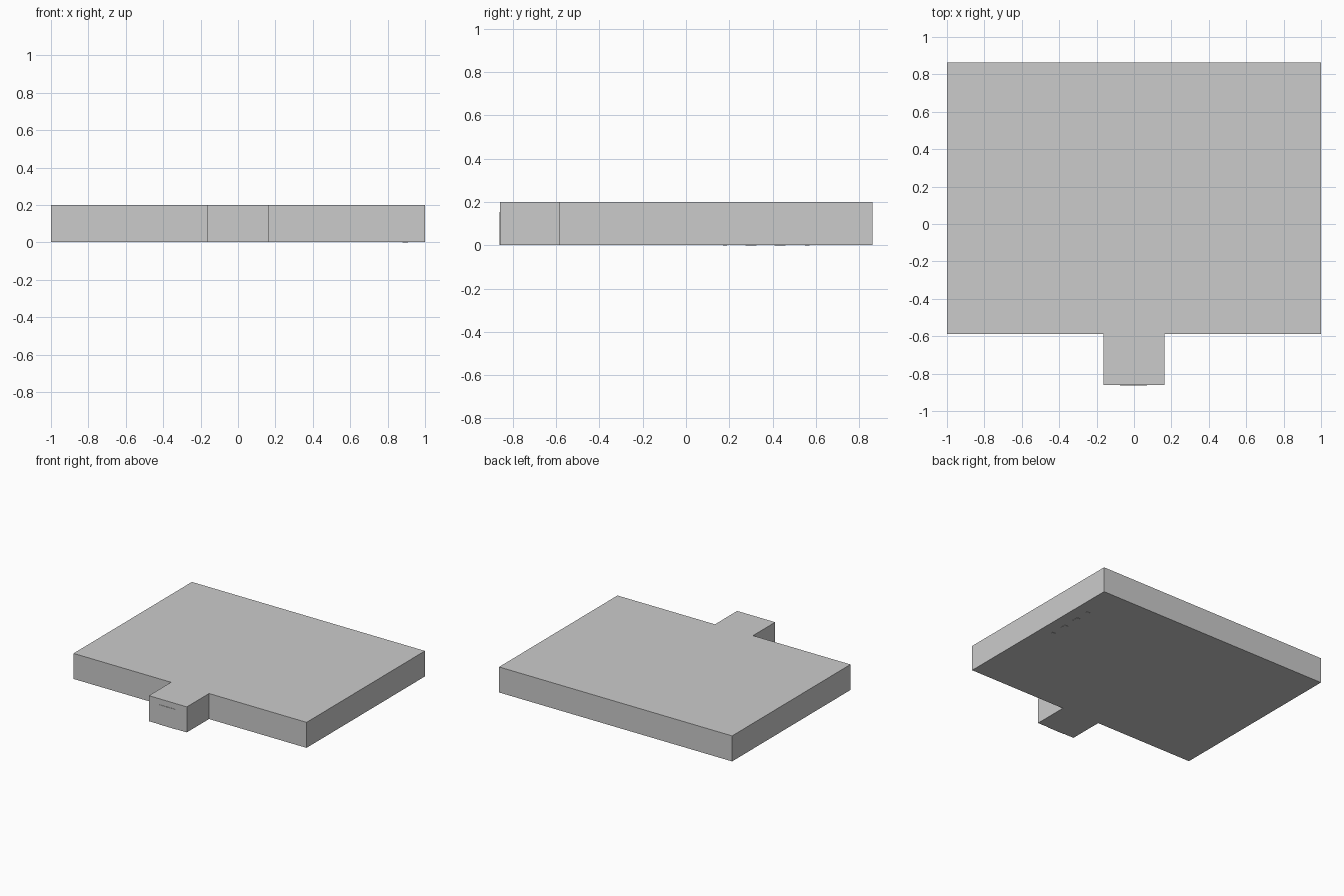
import bpy, bmesh

if "Cube" in bpy.data.objects:
    bpy.data.objects.remove(bpy.data.objects["Cube"])


def box(name, x0, x1, y0, y1, z0, z1):
    bm = bmesh.new()
    bmesh.ops.create_cube(bm, size=1)
    for v in bm.verts:
        v.co.x = x1 if v.co.x > 0 else x0
        v.co.y = y1 if v.co.y > 0 else y0
        v.co.z = z1 if v.co.z > 0 else z0
    finish(name, bm)


def finish(name, bm):
    bmesh.ops.recalc_face_normals(bm, faces=bm.faces)
    me = bpy.data.meshes.new(name)
    bm.to_mesh(me)
    bm.free()
    bpy.context.collection.objects.link(bpy.data.objects.new(name, me))


# T-shaped slab: half outline mirrored across x, then extruded up
HEIGHT, BASE = 0.2, 0.002
half = [(0.163, -0.86), (0.163, -0.588), (1, -0.588), (1, 0.863)]
outline = half + [(-x, y) for x, y in reversed(half)]
bm = bmesh.new()
face = bm.faces.new([bm.verts.new((x, y, BASE)) for x, y in outline])
top = bmesh.ops.extrude_face_region(bm, geom=[face])["geom"]
bmesh.ops.translate(bm, vec=(0, 0, HEIGHT - BASE),
                    verts=[g for g in top if isinstance(g, bmesh.types.BMVert)])
finish("slab", bm)

# Thin raised panel on the front of the tab
box("front_panel", -0.075, 0.07, -0.863, -0.86, BASE, 0.155)

# Barely raised pads underneath, near the right edge
for i, (y, w) in enumerate([(0.18, 0.02), (0.3, 0.05), (0.435, 0.05), (0.56, 0.02)]):
    box(f"bottom_pad_{i + 1}", 0.88, 0.91, y - w / 2, y + w / 2, 0, BASE)
